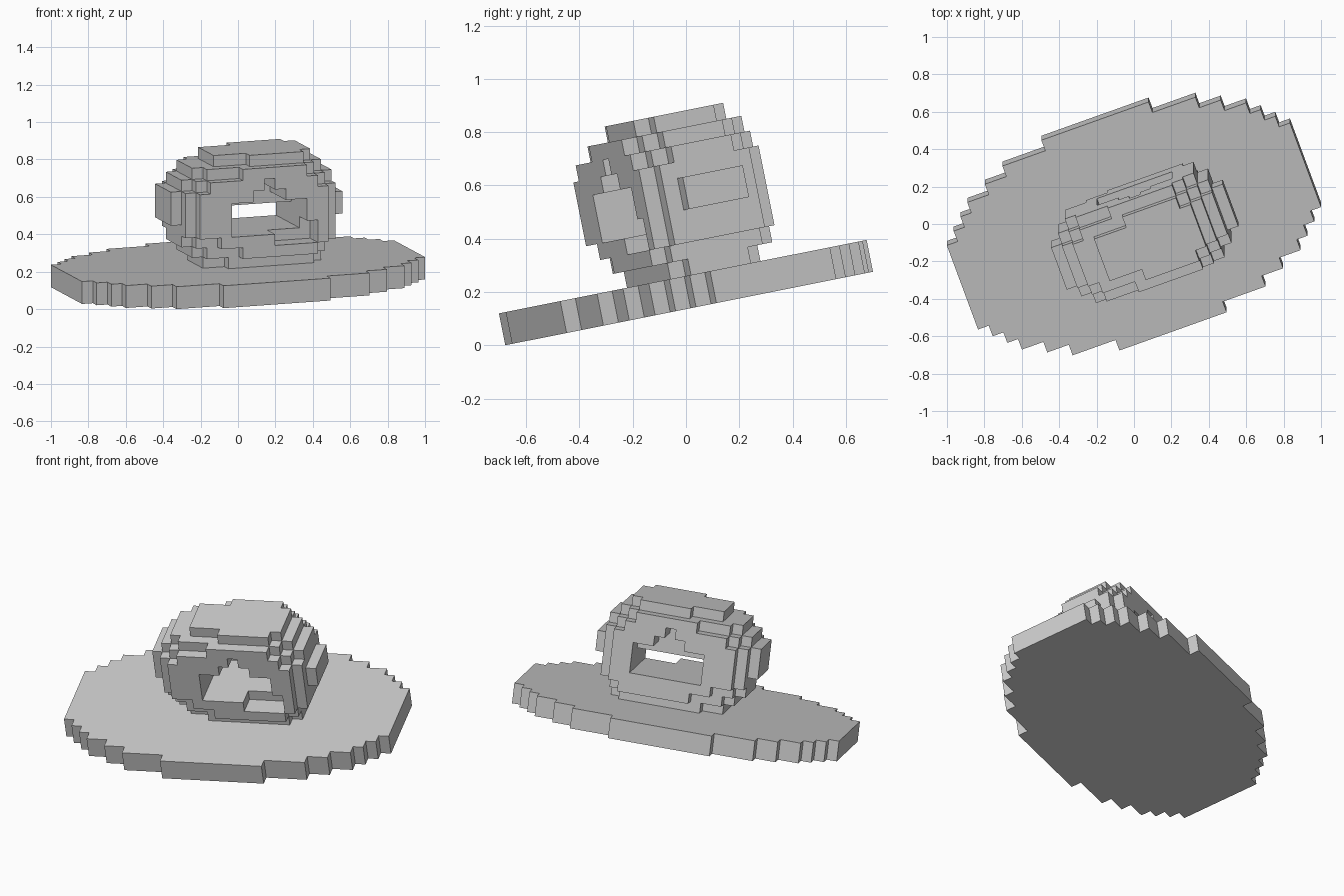
import bpy, bmesh, math
from mathutils import Matrix, Vector

if "Cube" in bpy.data.objects:
    bpy.data.objects.remove(bpy.data.objects["Cube"])

S = 0.061                                    # size of one block
TURN = Matrix.Rotation(math.radians(11.3), 4, 'X') @ Matrix.Rotation(math.radians(20), 4, 'Z')


def box(u0, u1, v0, v1, w0, w1):
    return {(u, v, w) for u in range(u0, u1) for v in range(v0, v1) for w in range(w0, w1)}


def mirrored(half, u0, u1, w0, w1):
    return box(u0, u1, -half, half, w0, w1)


def block_object(name, cells):
    """Outer skin of a set of unit blocks, tilted into place."""
    bm = bmesh.new()
    verts = {}

    def vert(p):
        if p not in verts:
            verts[p] = bm.verts.new((p[0] * S, p[1] * S, (p[2] - 1) * S))
        return verts[p]

    for c in cells:
        for axis in range(3):
            for side in (0, 1):
                n = list(c)
                n[axis] += 2 * side - 1
                if tuple(n) in cells:
                    continue
                quad = []
                for a, b in ((0, 0), (1, 0), (1, 1), (0, 1)):
                    p = list(c)
                    p[axis] += side
                    p[(axis + 1) % 3] += a
                    p[(axis + 2) % 3] += b
                    quad.append(vert(tuple(p)))
                bm.faces.new(quad if side else quad[::-1])
    bmesh.ops.transform(bm, matrix=TURN, verts=bm.verts[:])
    mesh = bpy.data.meshes.new(name)
    bm.to_mesh(mesh)
    bm.free()
    obj = bpy.data.objects.new(name, mesh)
    bpy.context.collection.objects.link(obj)
    return obj


# Stepped oval brim: half width -> half length
brim = set()
for half, length in ((4, 16), (5, 15), (6, 14), (7, 13), (8, 11), (9, 9), (10, 5)):
    brim |= mirrored(half, -length, length, 0, 2)

# Rounded crown: (half depth, left, right, bottom, top)
crown = set()
for slab in (
    (2, -4, 7, 2, 3), (3, -2, 6, 2, 3),
    (2, -5, 7, 3, 4), (3, -4, 7, 3, 4), (4, -1, 6, 3, 4),
    (2, -6, 8, 4, 5), (3, -5, 8, 4, 5), (4, -3, 7, 4, 5),
    (3, -6, 8, 5, 9), (4, -5, 7, 5, 9),
    (2, -6, 8, 9, 10), (3, -5, 7, 9, 10), (4, -4, 6, 9, 10),
    (2, -5, 7, 10, 11), (3, -4, 6, 10, 11), (4, -1, 5, 10, 11),
    (2, -3, 6, 11, 12), (3, 0, 5, 11, 12),
    (2, -7, -6, 6, 9), (2, 8, 9, 6, 8),      # side bumps
):
    crown |= mirrored(*slab)

# Opening through the crown, wider recesses at the front and back
crown -= box(-2, 5, -4, 4, 5, 7)
for v0, v1 in ((-4, 0), (2, 4)):
    crown -= box(-2, 5, v0, v1, 6, 8)
    crown -= box(0, 3, v0, v1, 8, 9)
    crown -= box(1, 2, v0, v1, 9, 10)
crown -= box(2, 6, -4, -2, 4, 6)

parts = [block_object("brim", brim), block_object("crown", crown)]

# Stand the lowest corner on the ground
low = min(v.co.z for v in parts[0].data.vertices)
for p in parts:
    p.data.transform(Matrix.Translation(Vector((0, 0, -low))))
    bm = bmesh.new()
    bm.from_mesh(p.data)
    bmesh.ops.dissolve_limit(bm, angle_limit=0.01, verts=bm.verts[:], edges=bm.edges[:])
    bmesh.ops.triangulate(bm, faces=[f for f in bm.faces if len(f.verts) > 4])
    bm.to_mesh(p.data)
    bm.free()
